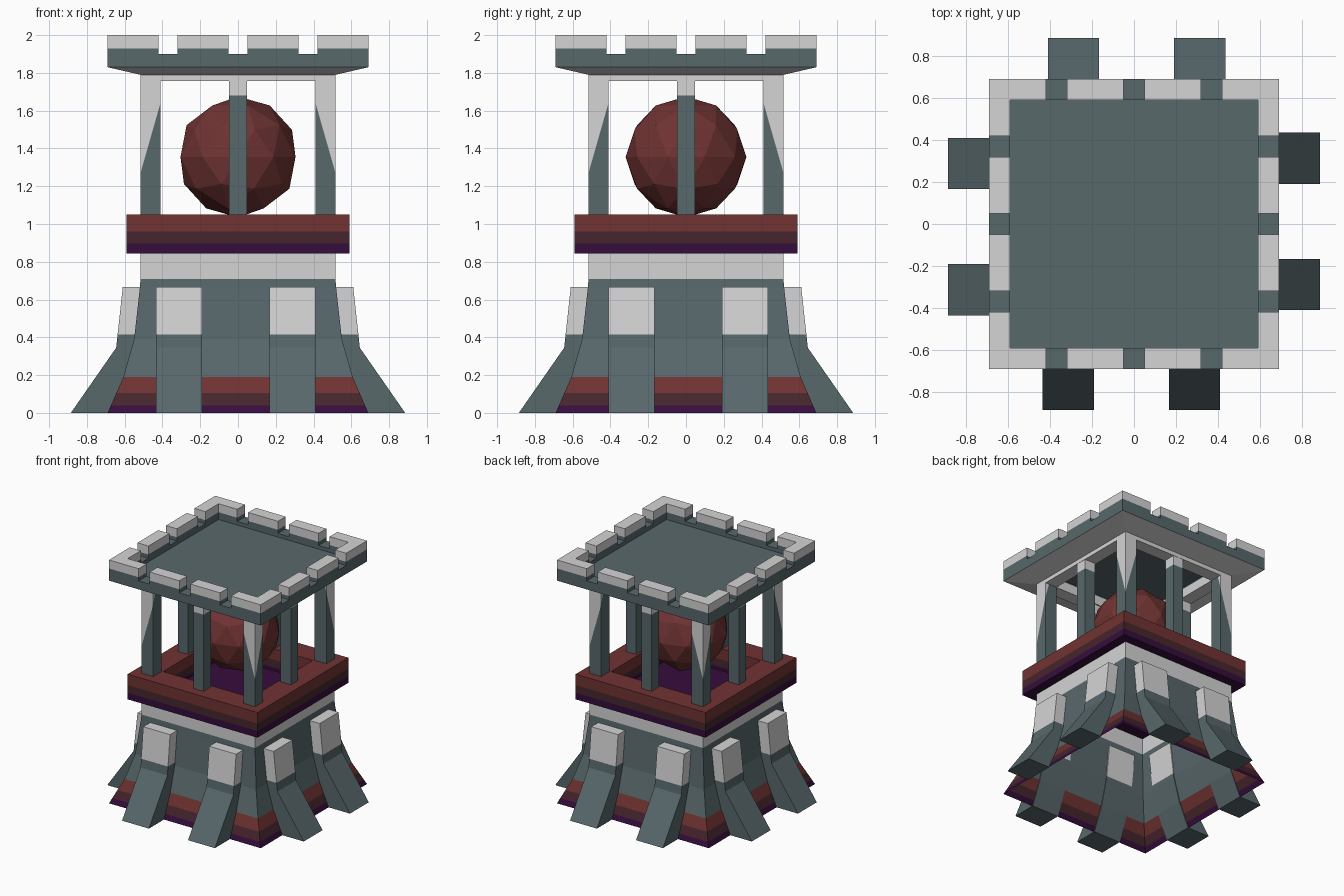
import bpy, bmesh, math
from mathutils import Matrix, Vector

if "Cube" in bpy.data.objects:
    bpy.data.objects.remove(bpy.data.objects["Cube"])

COLOURS = [("slate", (0.098, 0.138, 0.147)), ("light_stone", (0.66, 0.66, 0.66)),
           ("dark_red", (0.16, 0.033, 0.032)), ("maroon", (0.061, 0.019, 0.026)),
           ("deep_purple", (0.036, 0.004, 0.046))]
MATS = []
for name, c in COLOURS:
    m = bpy.data.materials.new(name)
    m.diffuse_color = (*c, 1)
    m.use_nodes = True
    m.node_tree.nodes["Principled BSDF"].inputs["Base Color"].default_value = m.diffuse_color
    MATS.append(m)
SLATE, LIGHT, RED, MAROON, PURPLE = range(5)


def finish(name, bm, bands):
    """Cut the mesh at each band height and colour by height: bands = [(top z, colour)]."""
    for top, _ in bands[:-1]:
        bmesh.ops.bisect_plane(bm, geom=bm.verts[:] + bm.edges[:] + bm.faces[:],
                               plane_co=(0, 0, top), plane_no=(0, 0, 1))
    bmesh.ops.recalc_face_normals(bm, faces=bm.faces[:])
    for f in bm.faces:
        z = f.calc_center_median().z
        f.material_index = next((c for top, c in bands if z < top), bands[-1][1])
    return add(name, bm)


def add(name, bm):
    me = bpy.data.meshes.new(name)
    bm.to_mesh(me)
    bm.free()
    for m in MATS:
        me.materials.append(m)
    ob = bpy.data.objects.new(name, me)
    bpy.context.collection.objects.link(ob)
    return ob


def square_sweep(profile, closed=False, caps=False):
    """Sweep a (half width, z) profile round a square."""
    bm = bmesh.new()
    rings = [[bm.verts.new((sx * h, sy * h, z)) for sx, sy in ((-1, -1), (1, -1), (1, 1), (-1, 1))]
             for h, z in profile]
    pairs = list(zip(rings, rings[1:])) + ([(rings[-1], rings[0])] if closed else [])
    for a, b in pairs:
        for i in range(4):
            j = (i + 1) % 4
            bm.faces.new((a[i], a[j], b[j], b[i]))
    if caps:
        bm.faces.new(rings[0])
        bm.faces.new(rings[-1])
    return bm


def prism(bm, points, offset):
    """Extrude a closed polygon of 3D points by an offset vector."""
    a = [bm.verts.new(p) for p in points]
    b = [bm.verts.new(Vector(p) + Vector(offset)) for p in points]
    bm.faces.new(a)
    bm.faces.new(b[::-1])
    for i in range(len(a)):
        j = (i + 1) % len(a)
        bm.faces.new((a[i], b[i], b[j], a[j]))


def box(bm, x0, x1, y0, y1, z0, z1):
    prism(bm, [(x0, y0, z0), (x1, y0, z0), (x1, y1, z0), (x0, y1, z0)], (0, 0, z1 - z0))


def turn(bm, k):
    bm.transform(Matrix.Rotation(k * math.pi / 2, 4, 'Z'))


ALL = 9  # height above everything

# Flared hollow base
finish("base_wall", square_sweep([(0.69, 0), (0.607, 0.19), (0.55, 0.39), (0.52, 0.66),
                                  (0.516, 0.71), (0.516, 0.845)]),
       [(0.04, PURPLE), (0.105, MAROON), (0.19, RED), (0.71, SLATE), (ALL, LIGHT)])

# Balcony ring and its sunken floor
finish("balcony_ring", square_sweep([(0.59, 0.843), (0.59, 1.05), (0.40, 1.05), (0.40, 0.843)], closed=True),
       [(0.897, PURPLE), (0.96, MAROON), (ALL, RED)])
bm = bmesh.new()
box(bm, -0.4, 0.4, -0.4, 0.4, 0.86, 0.87)
finish("balcony_floor", bm, [(ALL, PURPLE)])

# Roof slab with lower beam, sloping underside and deck
finish("roof", square_sweep([(0.41, 1.84), (0.41, 1.757), (0.516, 1.757), (0.516, 1.79), (0.69, 1.83),
                             (0.69, 1.9), (0.59, 1.9), (0.59, 1.87)], caps=True),
       [(1.83, LIGHT), (ALL, SLATE)])

for k in range(4):
    # Two buttresses per side, slightly off centre
    bm = bmesh.new()
    s = -0.0125 if k % 2 == 0 else 0.0125
    for cx in (-0.3, 0.3):
        x0 = cx + s - 0.122
        prism(bm, [(x0, -r, z) for r, z in ((0.885, 0), (0.645, 0.345), (0.61, 0.667),
                                            (0.51, 0.667), (0.545, 0.39), (0.60, 0.19), (0.685, 0))],
              (0.244, 0, 0))
    turn(bm, k)
    finish("buttress_pair", bm, [(0.415, SLATE), (ALL, LIGHT)])

    # Middle pillar with light cap
    bm = bmesh.new()
    box(bm, -0.047, 0.047, -0.514, -0.42, 1.04, 1.757)
    turn(bm, k)
    finish("middle_pillar", bm, [(1.68, SLATE), (ALL, LIGHT)])

    # Corner post, light above a diagonal cut that dips at the outer edge
    bm = bmesh.new()
    box(bm, 0.41, 0.516, -0.516, -0.41, 1.04, 1.757)
    co, no = Vector((0.516, -0.516, 1.27)), Vector((3.5, -3.5, 1))
    bmesh.ops.bisect_plane(bm, geom=bm.verts[:] + bm.edges[:] + bm.faces[:],
                           plane_co=co, plane_no=no.normalized())
    bmesh.ops.recalc_face_normals(bm, faces=bm.faces[:])
    for f in bm.faces:
        f.material_index = LIGHT if (f.calc_center_median() - co).dot(no) > 0 else SLATE
    turn(bm, k)
    add("corner_post", bm)

    # Battlements: one corner block and two blocks per side
    bm = bmesh.new()
    prism(bm, [(-0.69, -0.69, 1.9), (-0.42, -0.69, 1.9), (-0.42, -0.59, 1.9),
               (-0.59, -0.59, 1.9), (-0.59, -0.42, 1.9), (-0.69, -0.42, 1.9)], (0, 0, 0.1))
    for x0 in (-0.32, 0.05):
        box(bm, x0, x0 + 0.27, -0.69, -0.59, 1.9, 2.0)
    turn(bm, k)
    finish("battlements", bm, [(1.93, SLATE), (ALL, LIGHT)])

# Faceted ball in the chamber
bm = bmesh.new()
bmesh.ops.create_icosphere(bm, subdivisions=2, radius=0.32,
                           matrix=Matrix.Translation((0, 0, 1.355)))
finish("ball", bm, [(ALL, RED)])
